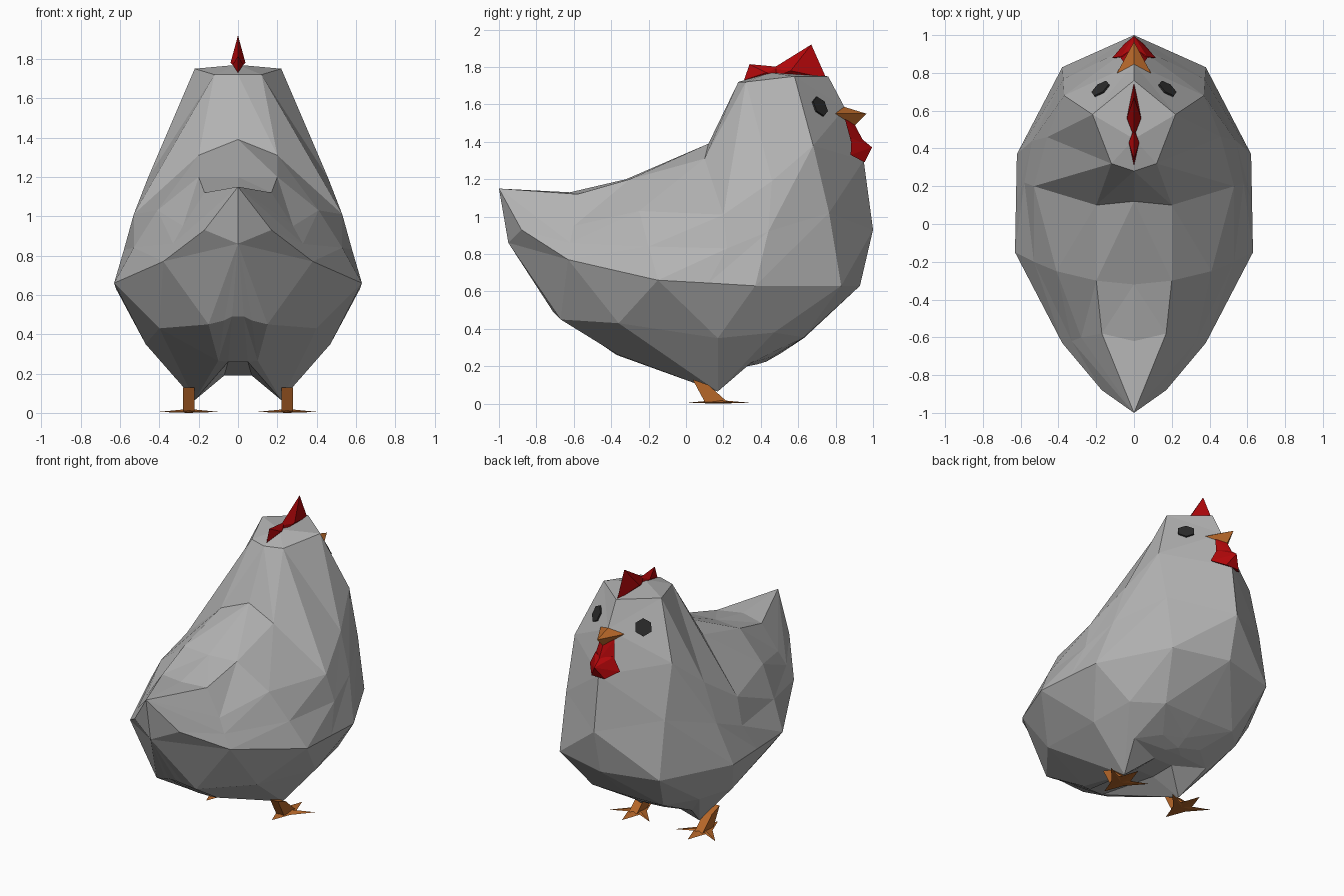
import bpy, bmesh, math
from mathutils import Vector

if "Cube" in bpy.data.objects:
    bpy.data.objects.remove(bpy.data.objects["Cube"])


def material(name, rgb):
    m = bpy.data.materials.new(name)
    m.diffuse_color = (*rgb, 1)
    m.use_nodes = True
    m.node_tree.nodes["Principled BSDF"].inputs["Base Color"].default_value = m.diffuse_color
    return m


GREY = material("feather_grey", (0.45, 0.45, 0.45))
RED = material("comb_red", (0.43, 0.002, 0.003))
ORANGE = material("beak_orange", (0.47, 0.135, 0.022))
DARK = material("eye_dark", (0.025, 0.025, 0.025))


def finish(name, bm, mat):
    """Weld, orient and link a flat-shaded object."""
    bmesh.ops.remove_doubles(bm, verts=bm.verts, dist=0.0005)
    bmesh.ops.dissolve_degenerate(bm, edges=bm.edges, dist=0.0005)
    bmesh.ops.recalc_face_normals(bm, faces=bm.faces)
    me = bpy.data.meshes.new(name)
    bm.to_mesh(me)
    bm.free()
    me.materials.append(mat)
    ob = bpy.data.objects.new(name, me)
    bpy.context.collection.objects.link(ob)
    return ob


def hull(name, pts, mat):
    """Convex solid; points with x > 0 are mirrored."""
    bm = bmesh.new()
    for x, y, z in pts:
        bm.verts.new((x, y, z))
        if x > 0:
            bm.verts.new((-x, y, z))
    bmesh.ops.convex_hull(bm, input=bm.verts)
    return finish(name, bm, mat)


def star(name, outline, apexes, mat):
    """Closed fan from a loop of points to one apex on each side."""
    bm = bmesh.new()
    ring = [bm.verts.new(p) for p in outline]
    for a in apexes:
        top = bm.verts.new(a)
        for i, v in enumerate(ring):
            bm.faces.new((v, ring[(i + 1) % len(ring)], top))
    return finish(name, bm, mat)


# Body: lengthwise rails from tail to breast, lofted on one side and mirrored
spine = [(0, -.62, 1.13), (0, -.32, 1.2), (0, .12, 1.39), (0, .28, 1.72), (0, .45, 1.77)]
shoulder = [(.17, -.58, 1.12), (.2, -.3, 1.2), (.2, .1, 1.31), (.12, .32, 1.72), (.22, .58, 1.75)]
flank = [(.28, -.6, .95), (.41, -.25, 1.03), (.53, .2, 1.01), (.46, .46, 1.19), (.37, .68, 1.38)]
wing = [(.33, -.62, .86), (.53, -.2, .84), (.58, .22, .83), (.54, .44, .92), (.375, .765, 1.02)]
rim = [(.38, -.63, .77), (.63, -.15, .66), (.625, .12, .645), (.62, .37, .63), (.38, .83, .63)]
haunch = [(.15, -.67, .45), (.4, -.36, .43), (.47, .17, .35), (.43, .47, .38), (.27, .63, .355)]
thigh = [(.07, -.69, .47), (.1, -.37, .265), (.22, .17, .065), (.29, .35, .22), (.15, .46, .25)]
groin = [(.03, -.71, .49), (.05, -.37, .26), (.07, .1, .19), (.07, .28, .19), (.06, .38, .21)]
belly = [(0, y, z) for _, y, z in groin]
tail = [(0, -1, 1.15)] * 4 + [(.17, -.88, .93)] + [(0, -.95, .86)] * 4
breast = [(.76, 1.75), (.85, 1.58), (.95, 1.3), (1.0, .93), (.93, .63), (.63, .35),
          (.5, .265), (.43, .225), (.43, .225)]

rails = [spine, shoulder, flank, wing, rim, haunch, thigh, groin, belly]
rows = [[t] + r + [(0, *b)] for t, r, b in zip(tail, rails, breast)]
core = Vector((0, .1, .7))
bm = bmesh.new()
for side in (1, -1):
    g = [[bm.verts.new((x * side, y, z)) for x, y, z in r] for r in rows]
    bm.faces.new((g[0][0], g[4][0], g[5][0]))     # rear of the tail
    for j in range(len(g) - 1):
        for i in range(len(g[0]) - 1):
            a, b, c, d = g[j][i], g[j + 1][i], g[j + 1][i + 1], g[j][i + 1]
            tris = ((a, b, d), (b, c, d))
            # Below the rim, fold each panel outwards
            ac, bd = (a.co + c.co) / 2, (b.co + d.co) / 2
            if 4 <= j < 7 and (ac - core).length > (bd - core).length:
                tris = ((a, b, c), (a, c, d))
            for tri in tris:
                p, q, r = (v.co for v in tri)
                if (q - p).cross(r - p).length > 1e-5:
                    bm.faces.new(tri)
finish("body", bm, GREY)

# Comb: two bevelled crests along the top of the head
for name, loop, mid, t in (
        ("comb_front", [(.46, 1.79), (.67, 1.92), (.75, 1.74), (.46, 1.74)], (.56, 1.78), .038),
        ("comb_back", [(.31, 1.73), (.34, 1.815), (.50, 1.80), (.52, 1.73)], (.43, 1.77), .027)):
    star(name, [(0, *p) for p in loop], [(t, *mid), (-t, *mid)], RED)

# Beak and wattle
hull("beak", [(0, .835, 1.59), (.09, .8, 1.55), (0, .965, 1.55), (0, .9, 1.485)], ORANGE)
hull("wattle_stem", [(.05, .85, 1.52), (0, .895, 1.505), (.075, .885, 1.39), (0, .945, 1.41)], RED)
hull("wattle_lobe", [(.07, .885, 1.42), (0, .935, 1.42), (.115, .88, 1.33),
                     (0, .995, 1.37), (.05, .955, 1.29)], RED)

# Eyes: thin hexagon plates lying on the cheeks
for side, name in ((1, "eye_right"), (-1, "eye_left")):
    n = Vector((.556 * side, .717, .419)).normalized()
    u = n.cross(Vector((0, 0, 1))).normalized()
    w = n.cross(u)
    c = Vector((.176 * side, .715, 1.588))
    bm = bmesh.new()
    for k in range(6):
        t = k * math.pi / 3 + math.pi / 6
        p = c + (u * math.cos(t) + w * math.sin(t)) * .057
        bm.verts.new(p - n * .003)
        bm.verts.new(p + n * .006)
    bmesh.ops.convex_hull(bm, input=bm.verts)
    finish(name, bm, DARK)

# Legs slant forward to flat four-toed feet
toes = [(0, .34), (.045, .21), (.155, .26), (.05, .14), (0, .01), (-.05, .14), (-.155, .26), (-.045, .21)]
for side, name in ((1, "right"), (-1, "left")):
    cx = .25 * side
    bm = bmesh.new()
    for dx in (-.03, .03):
        for y, z in ((.035, .13), (.12, .1), (.22, .01), (.1, .01)):
            bm.verts.new((cx + dx, y, z))
    bmesh.ops.convex_hull(bm, input=bm.verts)
    finish("leg_" + name, bm, ORANGE)
    star("foot_" + name, [(cx + x, y, .005) for x, y in toes],
         [(cx, .17, .02), (cx, .17, 0)], ORANGE)
